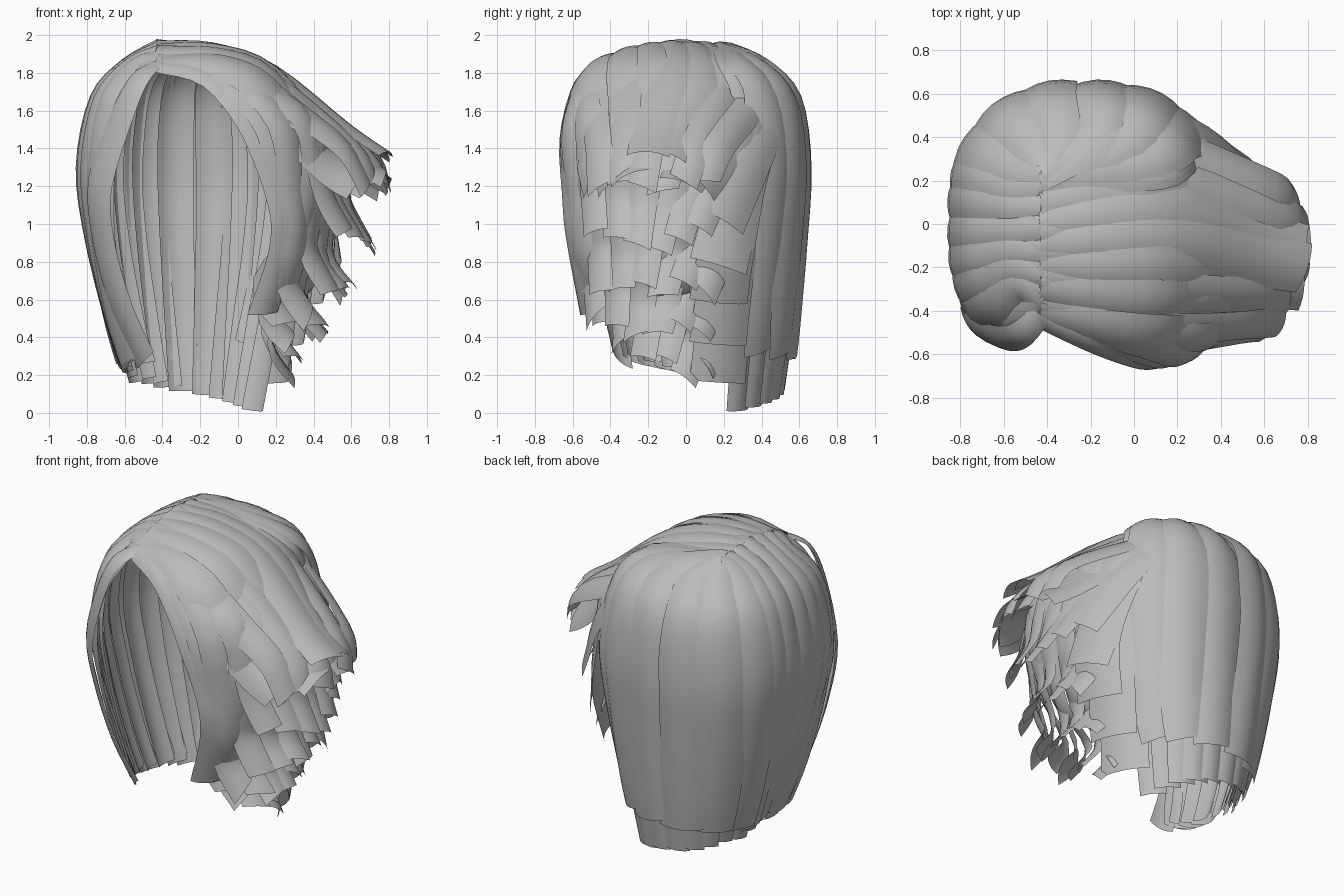
import bpy, bmesh, math, random
from mathutils import Vector
from mathutils.geometry import interpolate_bezier

random.seed(4)
cube = bpy.data.objects.get("Cube")
if cube:
    bpy.data.objects.remove(cube)

hair = bpy.data.materials.new("hair grey")
hair.use_nodes = True
grey = (0.5, 0.5, 0.5, 1)
hair.diffuse_color = grey
hair.node_tree.nodes["Principled BSDF"].inputs["Base Color"].default_value = grey


def lerp(a, b, t):
    return a + (b - a) * t


def table(pairs, v):
    """Piecewise linear lookup in ascending pairs."""
    for (a, fa), (b, fb) in zip(pairs, pairs[1:]):
        if v <= b:
            return lerp(fa, fb, max(0, (v - a) / (b - a)))
    return pairs[-1][1]


def smooth_path(pts, steps=4):
    """Smooth curve through the points."""
    p = [Vector(q) for q in pts]
    ext = [p[0]] + p + [p[-1]]
    out = [p[0]]
    for i in range(1, len(p)):
        a, b, c, d = ext[i - 1:i + 3]
        out += interpolate_bezier(b, b + (c - a) / 6, c - (d - b) / 6, c, steps + 1)[1:]
    return out


def lock(name, pts, w_root, w_mid, w_tip, arch=0.16, slant=0.0, across=6):
    """Curved ribbon of hair that bulges away from the head."""
    path = smooth_path(pts)
    n = len(path) - 1
    bm = bmesh.new()
    rows = []
    for i, p in enumerate(path):
        tan = (path[min(i + 1, n)] - path[max(i - 1, 0)]).normalized()
        out = p - Vector((-0.2, 0, min(p.z, 1.2)))
        side = tan.cross(out).normalized()
        out = side.cross(tan).normalized()
        t = i / n
        w = table([(0, w_root), (0.45, w_mid), (1, w_tip)], t)
        row = []
        for j in range(across + 1):
            u = 2 * j / across - 1
            q = p + side * (u * w / 2) - out * (u * u * w * arch) + tan * (u * slant * t ** 4)
            row.append(bm.verts.new(q))
        rows.append(row)
    for a, b in zip(rows, rows[1:]):
        for j in range(across):
            bm.faces.new((a[j], a[j + 1], b[j + 1], b[j]))
    me = bpy.data.meshes.new(name)
    bm.to_mesh(me)
    bm.free()
    me.materials.append(hair)
    me.shade_smooth()
    bpy.context.collection.objects.link(bpy.data.objects.new(name, me))


# Head shell: how far it spreads in x and y at each height
SPREAD_X = [(0, 0.58), (0.25, 0.62), (0.5, 0.76), (0.9, 0.92), (1.3, 1), (1.68, 0.88), (1.87, 0.62)]
SPREAD_Y = [(0, 0.8), (0.25, 0.88), (0.5, 0.92), (0.9, 0.97), (1.3, 1), (1.68, 0.92), (1.87, 0.66)]


def shell(deg, z, k=1.0):
    c, s = math.cos(math.radians(deg)), math.sin(math.radians(deg))
    x = math.copysign(abs(c) ** 0.8, c) * 0.64 * table(SPREAD_X, z) * k
    y = math.copysign(abs(s) ** 0.8, s) * 0.665 * table(SPREAD_Y, z) * k
    return (-0.22 + x, y, z)


def parting(y):
    return (-0.43, y, table([(-0.48, 1.83), (-0.3, 1.93), (-0.05, 1.98), (0.28, 1.95)], y))


def shell_lock(name, deg, root_y, end, width, k=1.0, slant=0.0, swing=0.0):
    """Lock that follows the head; swing turns its lower part backwards."""
    heights = [1.87, 1.68, 1.3, 0.9, 0.5, end]
    pts = [parting(root_y)] + [shell(deg - swing * max(0, 1.3 - z), z, k) for z in heights]
    lock(name, pts, 0.13, width, width * 0.8, 0.15, slant)


# Wide back locks, then the longer layer under them
for i, deg in enumerate((42, 62, 84, 106, 128, 148)):
    shell_lock("back_lock", deg, 0.25, 0.33 - 0.015 * i, 0.36, slant=0.02)
for i in range(9):
    shell_lock("back_under_lock", 30 + i * 13.5, 0.22, 0.01 + 0.021 * i, 0.2, 0.94)

# Right side locks, from behind the ear to the face
for i in range(6):
    t = i / 5
    shell_lock("right_lock", lerp(160, 217, t), lerp(0.2, -0.36, t), 0.22 + 0.02 * (i % 3),
               0.25, slant=0.03, swing=lerp(0, 16, t))
for i in range(6):
    t = i / 5
    shell_lock("right_under_lock", lerp(155, 214, t), lerp(0.2, -0.33, t),
               lerp(0.16, 0.3, t), 0.16, 0.93, swing=lerp(0, 10, t))
for d in (0, 0.07):
    lock("right_curtain_lock",
         [parting(-0.42 + d), (-0.53, -0.52 + d, 1.78), (-0.63 - d / 3, -0.54 + d, 1.58),
          (-0.75 - d / 3, -0.49 + d, 1.22), (-0.73, -0.44 + d, 0.9),
          (-0.63, -0.4 + d, 0.55), (-0.5 - d, -0.35 + d, 0.27)],
         0.1, 0.2, 0.15, 0.14, 0.03)

# Left side: overlapping layers with tips that flick outwards
BODY = [(0.2, 0.22), (0.4, 0.3), (0.7, 0.44), (1.0, 0.54), (1.3, 0.6), (1.55, 0.52), (1.7, 0.36)]
LOWEST = [(-0.57, 0.55), (-0.4, 0.4), (-0.1, 0.22), (0.3, 0.13)]


def flick_lock(t, tip_x, tip_z, width, depth, reach, rise):
    y0, y1, y2 = lerp(-0.42, 0.25, t), lerp(-0.54, 0.4, t), lerp(-0.49, 0.1, t)
    tip_x *= 1 - 1.4 * (y2 + 0.12) ** 2
    off = (y1 + 0.08) ** 2
    near = 1 - 1.3 * off
    pts = [parting(y0), (-0.13, lerp(y0, y1, 0.6), 1.96 - depth - 0.45 * off),
           (0.2 * near - depth, y1, 1.84 - depth - 0.5 * off)]
    for z in (1.55, 1.3, 1.0, 0.7):
        if z > tip_z + 0.35:
            pts.append((table(BODY, z) * near - depth / 2, lerp(y1, y2, (1.84 - z) / 1.8), z))
    pts.append((tip_x - reach, lerp(y1, y2, 0.7), tip_z + rise))
    pts.append((tip_x, y2, tip_z))
    lock("left_flick_lock", pts, 0.13, width, width * 0.9, 0.13, random.uniform(-0.04, 0.04))


TIERS = [(0.81, 1.4), (0.82, 1.18), (0.72, 0.92), (0.6, 0.68), (0.46, 0.44), (0.33, 0.24)]
for k, (tx, tz) in enumerate(TIERS):
    top = k == 0
    count = 7 if top else 6
    for i in range(count):
        t = (i + (0.25 if k % 2 else 0)) / (count - 0.75)
        z = tz + random.uniform(-0.06, 0.06) * (0.5 if top else 1)
        if top and t < 0.4:
            z -= 0.16
        if top and t > 0.7:
            z -= 0.2
        z = max(z, table(LOWEST, lerp(-0.52, 0.15, t)))
        flick_lock(t, tx + random.uniform(-0.03, 0.02), z, 0.26 if top else 0.18, 0.012 * k,
                   0.2 if top else 0.11, 0.14 if top else 0.2)

# Broad locks behind the left ear, joining the flicks to the back
for end, x in ((1.03, 0.6), (0.78, 0.54), (0.58, 0.44), (0.36, 0.33), (0.16, 0.24)):
    low = lerp(0, 1, (1.03 - end) / 0.87)
    pts = [parting(0.22), (-0.12, 0.41, 1.88 - 0.02 * low), (0.18, 0.44 - 0.03 * low, 1.68),
           (0.42 - 0.05 * low, 0.34, 1.38)]
    if end < 0.7:
        pts.append((x + 0.06, 0.24, lerp(end, 1.38, 0.45)))
    lock("left_rear_lock", pts + [(x, 0.18, end)], 0.14, 0.29, 0.32, 0.12)

# Front curtain that sweeps from the parting past the face
for i in range(3):
    d = i * 0.065
    lock("front_curtain_lock",
         [parting(-0.45 + 0.03 * i), (-0.14 + d / 2, -0.57 + d / 3, 1.78 + d / 3),
          (0.11 + d, -0.64 + d / 5, 1.5 + d / 3), (0.25 + d / 2, -0.62 + d / 4, 1.12),
          (0.25 + d / 2, -0.59 + d / 4, 0.85), (0.14 + d, -0.54 + d / 3, 0.52 + d)],
         0.1, 0.2, 0.17, 0.14, 0.03)
